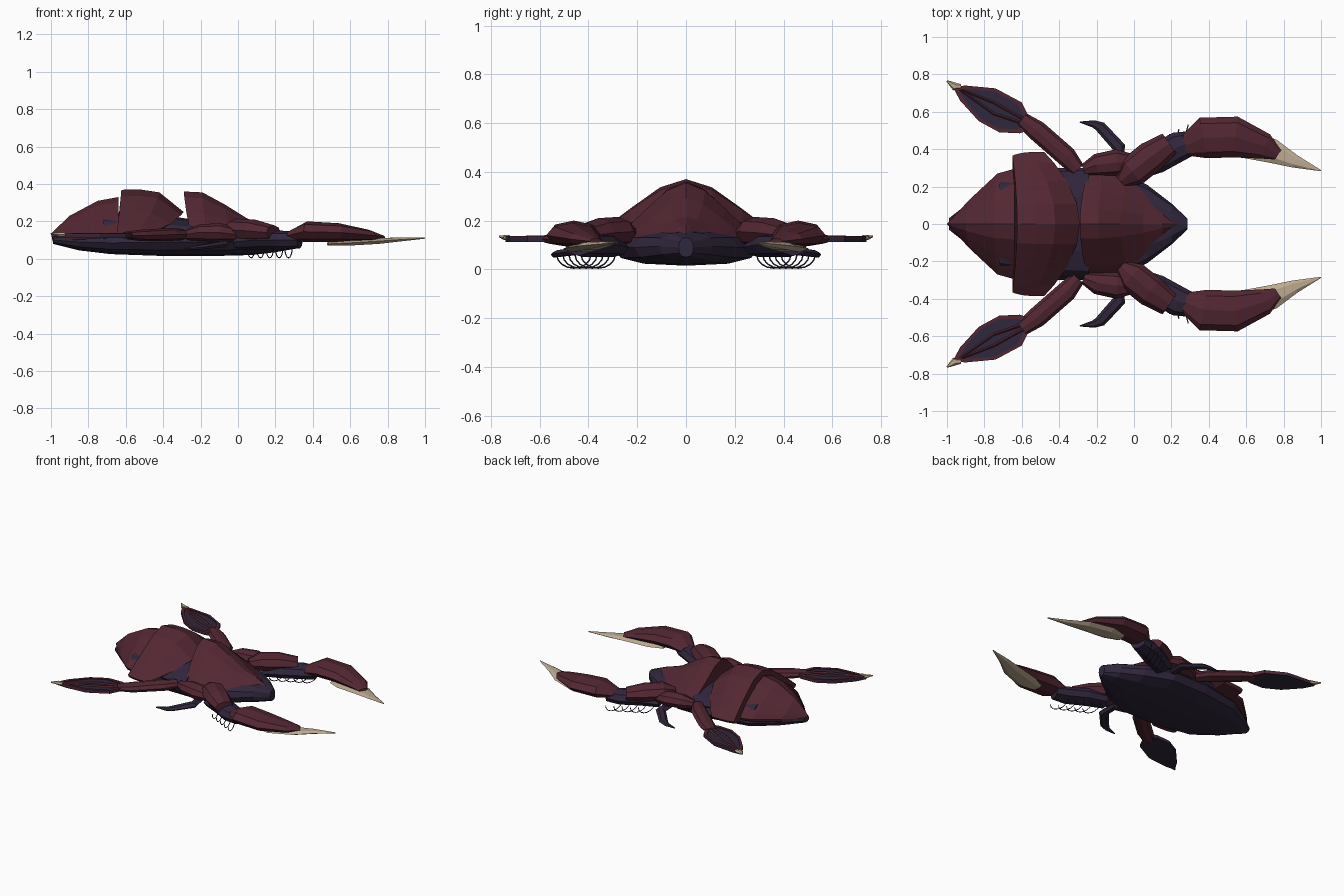
import bpy, bmesh, math
from mathutils import Vector

cube = bpy.data.objects.get("Cube")
if cube:
    bpy.data.objects.remove(cube)


def material(name, rgb):
    m = bpy.data.materials.new(name)
    m.use_nodes = True
    col = (*rgb, 1)
    m.diffuse_color = col
    bsdf = m.node_tree.nodes["Principled BSDF"]
    bsdf.inputs["Base Color"].default_value = col
    bsdf.inputs["Roughness"].default_value = 0.8
    return m


RED = material("dark red shell", (0.085, 0.020, 0.032))
PURPLE = material("dark purple skin", (0.030, 0.020, 0.045))
IVORY = material("ivory claw", (0.50, 0.40, 0.28))


def finish(name, bm, mat, paired=False):
    bmesh.ops.remove_doubles(bm, verts=bm.verts, dist=0.0005)
    bmesh.ops.recalc_face_normals(bm, faces=bm.faces)
    me = bpy.data.meshes.new(name)
    bm.to_mesh(me)
    bm.free()
    me.materials.append(mat)
    ob = bpy.data.objects.new(name, me)
    bpy.context.collection.objects.link(ob)
    if paired:
        mod = ob.modifiers.new("Mirror", 'MIRROR')
        mod.use_axis = (False, True, False)
        mod.use_mirror_merge = False
    return ob


def skin(bm, rings):
    """Bridge equal rings of points and cap both ends."""
    rows = [[bm.verts.new(p) for p in r] for r in rings]
    n = len(rows[0])
    for a, b in zip(rows, rows[1:]):
        for i in range(n):
            j = (i + 1) % n
            bm.faces.new((a[i], a[j], b[j], b[i]))
    bm.faces.new(rows[0])
    bm.faces.new(rows[-1])


def limb(name, pts, mat, sides=8, power=1.0, paired=True):
    """Faceted tube through points (x, y, z, half width, half height)."""
    bm = bmesh.new()
    rings = []
    for i, (x, y, z, w, h) in enumerate(pts):
        a, b = pts[max(i - 1, 0)], pts[min(i + 1, len(pts) - 1)]
        across = Vector((a[1] - b[1], b[0] - a[0], 0)).normalized()
        ring = []
        for k in range(sides):
            t = 2 * math.pi * k / sides
            c, s = math.cos(t), math.sin(t)
            c = math.copysign(abs(c) ** power, c)
            s = math.copysign(abs(s) ** power, s)
            ring.append(Vector((x, y, z)) + across * w * c + Vector((0, 0, h * s)))
        rings.append(ring)
    skin(bm, rings)
    return finish(name, bm, mat, paired)


def plate(name, outline, z, thick, mat):
    """Flat paired plate from a plan outline."""
    bm = bmesh.new()
    skin(bm, [[(x, y, z + d) for x, y in outline] for d in (0, thick)])
    return finish(name, bm, mat, True)


ARCH = [(0, 1), (0.28, 0.86), (0.6, 0.5), (0.85, 0.2), (1, 0)]


def shell(name, stations):
    """Ridged shell; stations are (ridge x, edge x, half width, top z, edge z)."""
    bm = bmesh.new()
    profile = [(-t, f) for t, f in reversed(ARCH[1:])] + ARCH
    rings = []
    for xm, xe, w, top, low in stations:
        ring = [(xm + (xe - xm) * t * t, w * t, low + (top - low) * f) for t, f in profile]
        ring += [(xe, w * 0.96, low - 0.02), (xe, -w * 0.96, low - 0.02)]
        rings.append(ring)
    skin(bm, rings)
    return finish(name, bm, RED)


# Underbody and head
limb("belly", [(-0.99, 0, 0.10, 0.03, 0.02), (-0.85, 0, 0.09, 0.14, 0.045),
               (-0.68, 0, 0.085, 0.25, 0.06), (-0.4, 0, 0.09, 0.30, 0.075),
               (-0.12, 0, 0.09, 0.30, 0.075), (0.07, 0, 0.09, 0.21, 0.07),
               (0.2, 0, 0.095, 0.11, 0.06), (0.285, 0, 0.09, 0.03, 0.04)],
     PURPLE, 12, 0.8, False)
limb("neck", [(-0.72, 0, 0.15, 0.24, 0.1), (-0.45, 0, 0.14, 0.28, 0.1),
              (-0.24, 0, 0.13, 0.29, 0.08)], PURPLE, 12, 1, False)

# Back shells
shell("rear_shell", [(-1, -0.99, 0.01, 0.135, 0.11), (-0.9, -0.88, 0.13, 0.23, 0.12),
                     (-0.75, -0.73, 0.27, 0.31, 0.13), (-0.64, -0.64, 0.295, 0.33, 0.13)])
shell("middle_shell", [(-0.625, -0.65, 0.365, 0.365, 0.13), (-0.61, -0.64, 0.37, 0.37, 0.13),
                       (-0.52, -0.6, 0.38, 0.37, 0.13), (-0.42, -0.55, 0.385, 0.355, 0.13),
                       (-0.29, -0.48, 0.385, 0.25, 0.13)])
shell("front_shell", [(-0.29, -0.25, 0.27, 0.36, 0.13), (-0.19, -0.17, 0.28, 0.355, 0.13),
                      (-0.07, -0.04, 0.24, 0.29, 0.13), (0.05, 0.07, 0.17, 0.215, 0.13),
                      (0.15, 0.16, 0.08, 0.185, 0.13), (0.23, 0.23, 0.01, 0.15, 0.13)])

# Grasping arms
limb("arm_base", [(-0.27, 0.29, 0.13, 0.03, 0.03), (-0.2, 0.315, 0.14, 0.06, 0.045),
                  (-0.09, 0.33, 0.14, 0.07, 0.05), (-0.01, 0.33, 0.13, 0.045, 0.035)], RED)
limb("upper_arm", [(-0.07, 0.225, 0.14, 0.035, 0.04), (-0.01, 0.28, 0.155, 0.085, 0.06),
                   (0.09, 0.36, 0.15, 0.085, 0.06), (0.19, 0.43, 0.14, 0.065, 0.04)], RED)
limb("arm_joint", [(0.0, 0.30, 0.09, 0.07, 0.04), (0.12, 0.35, 0.1, 0.08, 0.05),
                   (0.24, 0.415, 0.1, 0.08, 0.05), (0.33, 0.44, 0.1, 0.06, 0.045)], PURPLE)
limb("forearm", [(0.27, 0.415, 0.12, 0.055, 0.025), (0.37, 0.46, 0.145, 0.11, 0.055),
                 (0.54, 0.465, 0.14, 0.11, 0.05), (0.7, 0.415, 0.125, 0.07, 0.03),
                 (0.77, 0.37, 0.115, 0.03, 0.012)], RED)
limb("claw", [(0.48, 0.44, 0.08, 0.04, 0.01), (0.58, 0.43, 0.085, 0.075, 0.017),
              (0.74, 0.39, 0.095, 0.065, 0.018), (0.86, 0.335, 0.103, 0.035, 0.012),
              (1.0, 0.285, 0.11, 0.003, 0.003)], IVORY, 6)

# Thin bristle loops under the arms
for i in range(5):
    cu = bpy.data.curves.new("arm_bristle", 'CURVE')
    cu.dimensions = '3D'
    cu.bevel_depth = 0.003
    cu.bevel_resolution = 0
    sp = cu.splines.new('POLY')
    sp.points.add(8)
    for k, p in enumerate(sp.points):
        t = math.pi * k / 8
        p.co = (0.07 + 0.05 * i - 0.02 * math.cos(t), 0.36 + 0.025 * i - 0.07 * math.cos(t),
                0.06 - 0.055 * math.sin(t), 1)
    cu.materials.append(PURPLE)
    ob = bpy.data.objects.new("arm_bristle", cu)
    bpy.context.collection.objects.link(ob)
    mod = ob.modifiers.new("Mirror", 'MIRROR')
    mod.use_axis = (False, True, False)

# Small middle legs
limb("middle_leg", [(-0.09, 0.3, 0.09, 0.03, 0.02), (-0.08, 0.41, 0.08, 0.035, 0.02),
                    (-0.18, 0.52, 0.065, 0.03, 0.015), (-0.215, 0.535, 0.06, 0.02, 0.012),
                    (-0.29, 0.545, 0.055, 0.003, 0.004)], PURPLE, 6)

# Swimming hind legs with rimmed paddles
limb("hind_leg", [(-0.3, 0.29, 0.13, 0.04, 0.03), (-0.36, 0.36, 0.13, 0.055, 0.035),
                  (-0.52, 0.5, 0.125, 0.055, 0.03), (-0.6, 0.56, 0.125, 0.04, 0.02)], RED)
paddle = [(-0.53, 0.51), (-0.6, 0.65), (-0.74, 0.725), (-0.9, 0.74),
          (-0.97, 0.735), (-0.93, 0.66), (-0.83, 0.55), (-0.72, 0.49), (-0.61, 0.485)]
plate("paddle_web", paddle, 0.112, 0.018, PURPLE)
middle = Vector((-0.75, 0.62))
rim = bmesh.new()
loops = []
for scale, z in ((1, 0.114), (1, 0.136), (0.84, 0.136), (0.84, 0.114)):
    loops.append([rim.verts.new((*(middle + (Vector(p) - middle) * scale), z)) for p in paddle])
for a, b in zip(loops, loops[1:] + loops[:1]):
    for i in range(len(paddle)):
        j = (i + 1) % len(paddle)
        rim.faces.new((a[i], a[j], b[j], b[i]))
finish("paddle_rim", rim, RED, True)
for side in (-1, 1):
    limb("paddle_vein", [(-0.57, 0.54 + 0.01 * side, 0.13, 0.008, 0.008),
                         (-0.75, 0.62 + 0.03 * side, 0.13, 0.008, 0.008),
                         (-0.94, 0.725, 0.13, 0.005, 0.006)], RED, 4)
limb("paddle_tip", [(-0.925, 0.735, 0.13, 0.012, 0.012), (-0.96, 0.735, 0.13, 0.022, 0.012),
                    (-1.0, 0.765, 0.135, 0.004, 0.004)], IVORY, 6)
